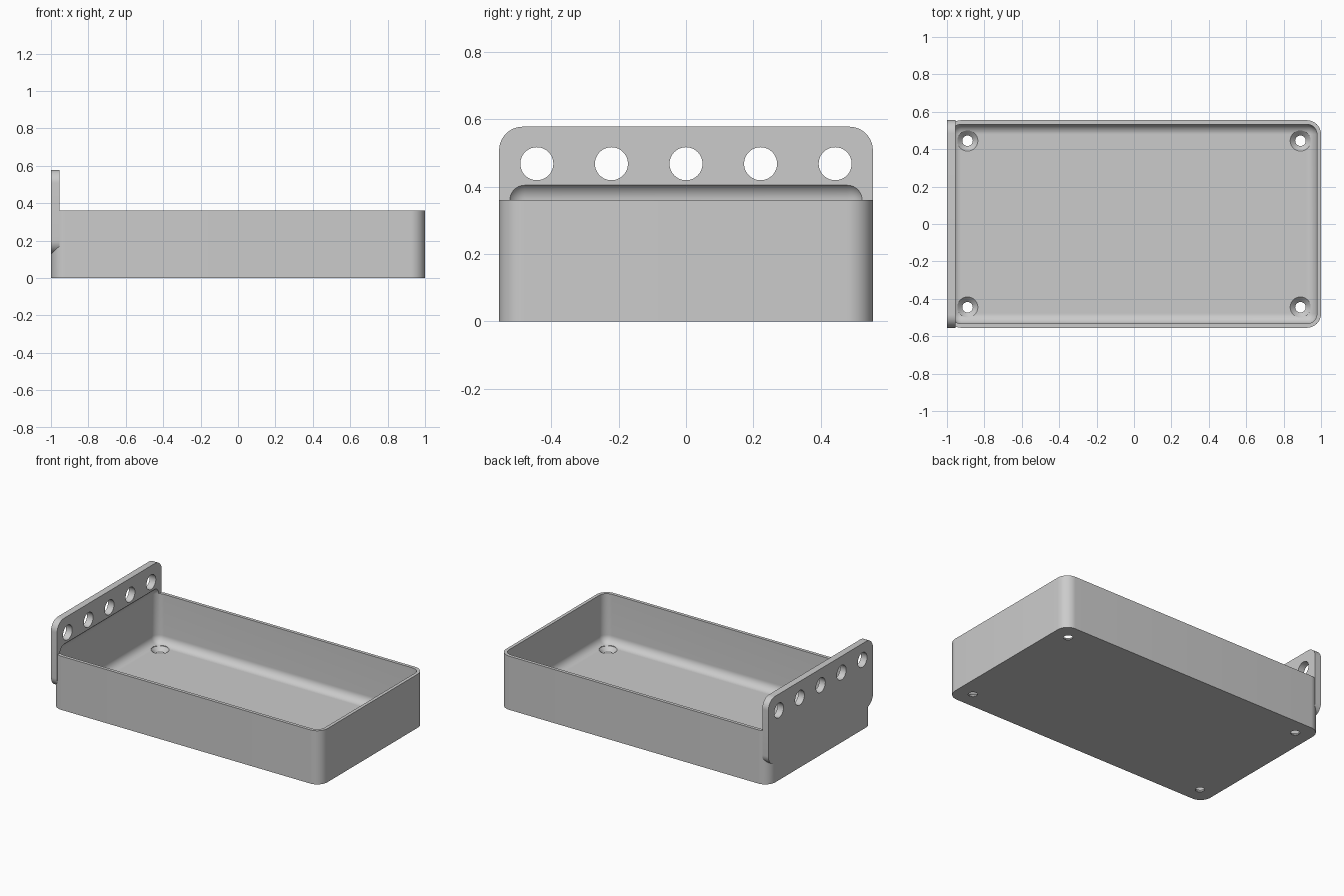
import bpy, bmesh
from math import pi, cos, sin, radians
from mathutils import Matrix, Vector

default = bpy.data.objects.get("Cube")
if default:
    bpy.data.objects.remove(default, do_unlink=True)

LENGTH, WIDTH, HEIGHT = 2.0, 1.11, 0.36
WALL, FLOOR, CORNER = 0.022, 0.03, 0.076
FILLET = CORNER - WALL

grey = bpy.data.materials.new("plain grey")
grey.use_nodes = True
colour = (0.6, 0.6, 0.6, 1)
grey.diffuse_color = colour
grey.node_tree.nodes["Principled BSDF"].inputs["Base Color"].default_value = colour


def finish(name, bm):
    bmesh.ops.recalc_face_normals(bm, faces=bm.faces)
    mesh = bpy.data.meshes.new(name)
    bm.to_mesh(mesh)
    bm.free()
    mesh.materials.append(grey)
    obj = bpy.data.objects.new(name, mesh)
    bpy.context.collection.objects.link(obj)
    return obj


def rounded_box(name, low, high, radius, axis=None):
    """Box with rounded edges: only those along one axis, or all of them."""
    low, high = Vector(low), Vector(high)
    bm = bmesh.new()
    bmesh.ops.create_cube(bm, size=1)
    bmesh.ops.scale(bm, vec=high - low, verts=bm.verts)
    bmesh.ops.translate(bm, vec=(low + high) / 2, verts=bm.verts)
    edges = [e for e in bm.edges if axis is None or
             abs((e.verts[0].co - e.verts[1].co).normalized()[axis]) > 0.9]
    bmesh.ops.bevel(bm, geom=edges, offset=radius, offset_type='OFFSET',
                    segments=12, profile=0.5, affect='EDGES')
    return finish(name, bm)


def lathe(name, profile, place, sides=48):
    """Closed solid turned around z from (radius, height) points."""
    bm = bmesh.new()
    rings = [[bm.verts.new((r * cos(2 * pi * i / sides), r * sin(2 * pi * i / sides), z))
              for i in range(sides)] for r, z in profile]
    for a, b in zip(rings, rings[1:]):
        for i in range(sides):
            j = (i + 1) % sides
            bm.faces.new((a[i], a[j], b[j], b[i]))
    bm.faces.new(rings[0])
    bm.faces.new(rings[-1])
    bm.transform(place)
    return finish(name, bm)


def combine(target, tool, operation):
    """Apply a boolean and discard the tool."""
    bpy.context.view_layer.objects.active = target
    mod = target.modifiers.new(operation.title(), 'BOOLEAN')
    mod.operation, mod.object, mod.solver = operation, tool, 'EXACT'
    bpy.ops.object.modifier_apply(modifier=mod.name)
    bpy.data.objects.remove(tool, do_unlink=True)


# Outer tray body joined with the raised end plate
x, y = LENGTH / 2, WIDTH / 2
tray = rounded_box("tray_with_end_plate", (-x, -y, 0), (x, y, HEIGHT), CORNER, axis=2)
plate = rounded_box("end_plate", (-x, -y, 0.13), (-0.955, y, 0.578), 0.07, axis=0)
combine(tray, plate, 'UNION')

# Filleted hollow, which also scoops into the plate just above the rim
hollow = rounded_box("hollow", (WALL - x, WALL - y, FLOOR),
                     (x - WALL, y - WALL, HEIGHT + FILLET), FILLET)
combine(tray, hollow, 'DIFFERENCE')

# Countersunk screw holes in the floor corners
screw = [(0.028, -0.02), (0.028, 0.003), (0.055, FLOOR), (0.055, 0.08)]
for sx in (-1, 1):
    for sy in (-1, 1):
        place = Matrix.Translation((sx * 0.89, sy * 0.445, 0))
        combine(tray, lathe("screw_hole", screw, place), 'DIFFERENCE')

# Row of round holes through the plate
for i in range(-2, 3):
    place = Matrix.Translation((-x, i * 0.2215, 0.468)) @ Matrix.Rotation(pi / 2, 4, 'Y')
    combine(tray, lathe("plate_hole", [(0.049, -0.1), (0.049, 0.1)], place), 'DIFFERENCE')

bpy.ops.object.select_all(action='DESELECT')
tray.select_set(True)
bpy.context.view_layer.objects.active = tray
bpy.ops.object.shade_smooth_by_angle(angle=radians(30))
